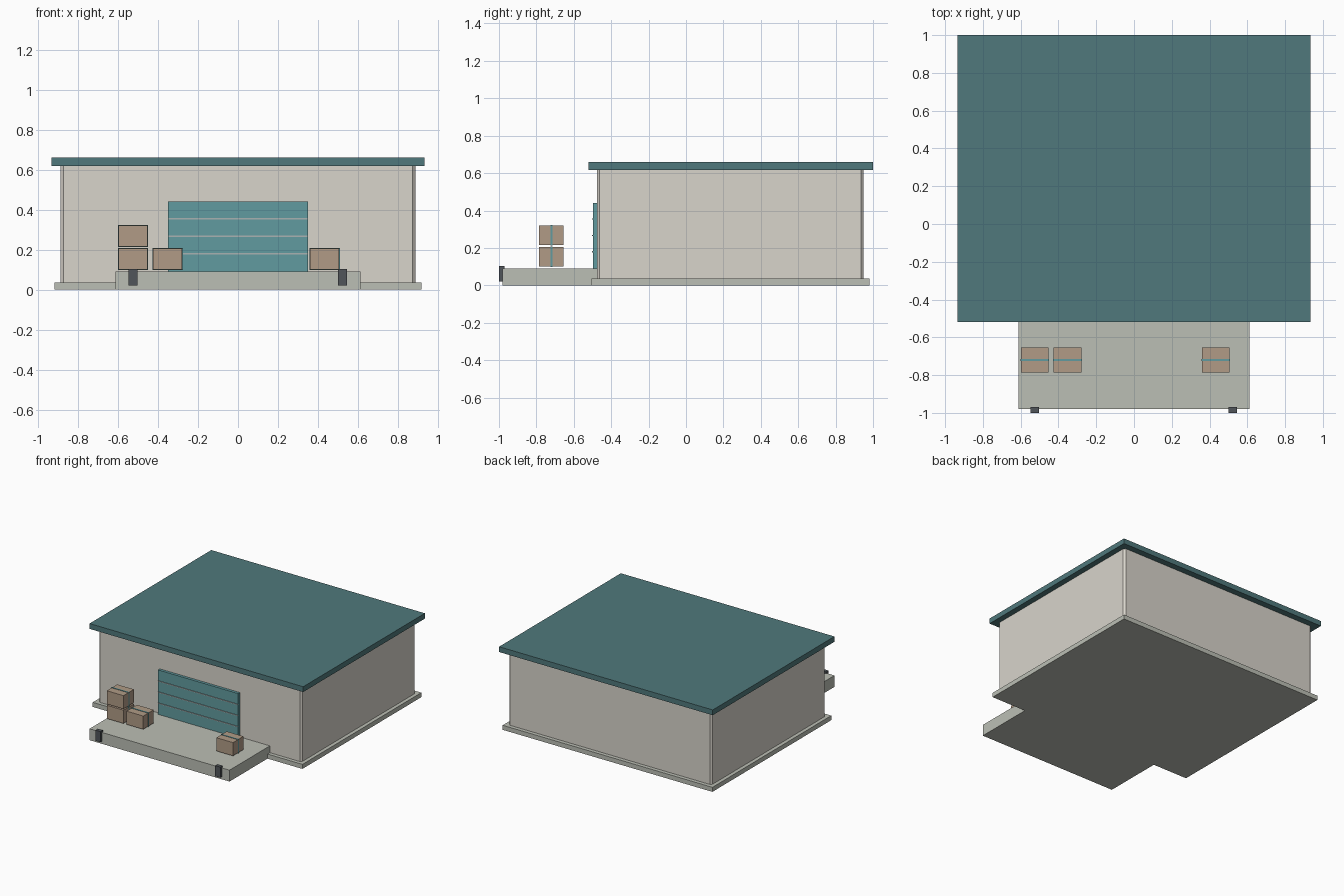
import bpy, bmesh

if "Cube" in bpy.data.objects:
    bpy.data.objects.remove(bpy.data.objects["Cube"])


def material(name, rgb):
    m = bpy.data.materials.new(name)
    m.diffuse_color = (*rgb, 1)
    m.use_nodes = True
    m.node_tree.nodes["Principled BSDF"].inputs["Base Color"].default_value = m.diffuse_color
    return m


ROOF = material("roof_teal", (0.08, 0.19, 0.20))
DOOR = material("door_teal", (0.12, 0.33, 0.35))
WALL = material("warm_wall", (0.69, 0.66, 0.60))
CONCRETE = material("concrete", (0.50, 0.52, 0.46))
CARD = material("cardboard", (0.44, 0.33, 0.24))
RUBBER = material("rubber", (0.08, 0.09, 0.10))
SEAM = material("seam_grey", (0.40, 0.45, 0.45))


def block(name, x, y, z, mat, chamfer=0):
    """Box from (min, max) ranges, optionally with chamfered upright edges."""
    bm = bmesh.new()
    bmesh.ops.create_cube(bm, size=1)
    for v in bm.verts:
        v.co = [(r[0] + r[1]) / 2 + c * (r[1] - r[0]) for r, c in zip((x, y, z), v.co)]
    if chamfer:
        uprights = [e for e in bm.edges
                    if abs(e.verts[0].co.z - e.verts[1].co.z) > 0.001]
        bmesh.ops.bevel(bm, geom=uprights, offset=chamfer, segments=1, affect='EDGES')
    me = bpy.data.meshes.new(name)
    bm.to_mesh(me)
    bm.free()
    me.materials.append(mat)
    ob = bpy.data.objects.new(name, me)
    bpy.context.collection.objects.link(ob)
    return ob


# Building shell
block("plinth", (-0.917, 0.917), (-0.505, 0.98), (0, 0.036), CONCRETE)
block("walls", (-0.888, 0.888), (-0.476, 0.95), (0.03, 0.625), WALL, 0.014)
block("roof_slab", (-0.934, 0.934), (-0.52, 1.0), (0.618, 0.66), ROOF)

# Loading dock with rubber bumpers
block("loading_dock", (-0.612, 0.612), (-0.98, -0.476), (0, 0.09), CONCRETE)
for side, cx in (("left", -0.525), ("right", 0.523)):
    block("dock_bumper_" + side, (cx - 0.022, cx + 0.022), (-1.0, -0.97),
          (0.02, 0.104), RUBBER)

# Sectional door with raised seams
block("door", (-0.35, 0.35), (-0.498, -0.47), (0.09, 0.441), DOOR)
for i in range(1, 4):
    z = 0.092 + i * 0.0875
    block(f"door_seam_{i}", (-0.348, 0.348), (-0.503, -0.495),
          (z - 0.003, z + 0.003), SEAM)

# Strapped cartons: centre x and base height
for i, (cx, z) in enumerate([(-0.525, 0.1), (-0.525, 0.215), (-0.352, 0.1), (0.433, 0.1)]):
    block(f"carton_{i}", (cx - 0.073, cx + 0.073), (-0.785, -0.655), (z, z + 0.105), CARD)
    block(f"carton_strap_{i}", (cx - 0.076, cx + 0.076), (-0.725, -0.715),
          (z - 0.002, z + 0.108), DOOR)
